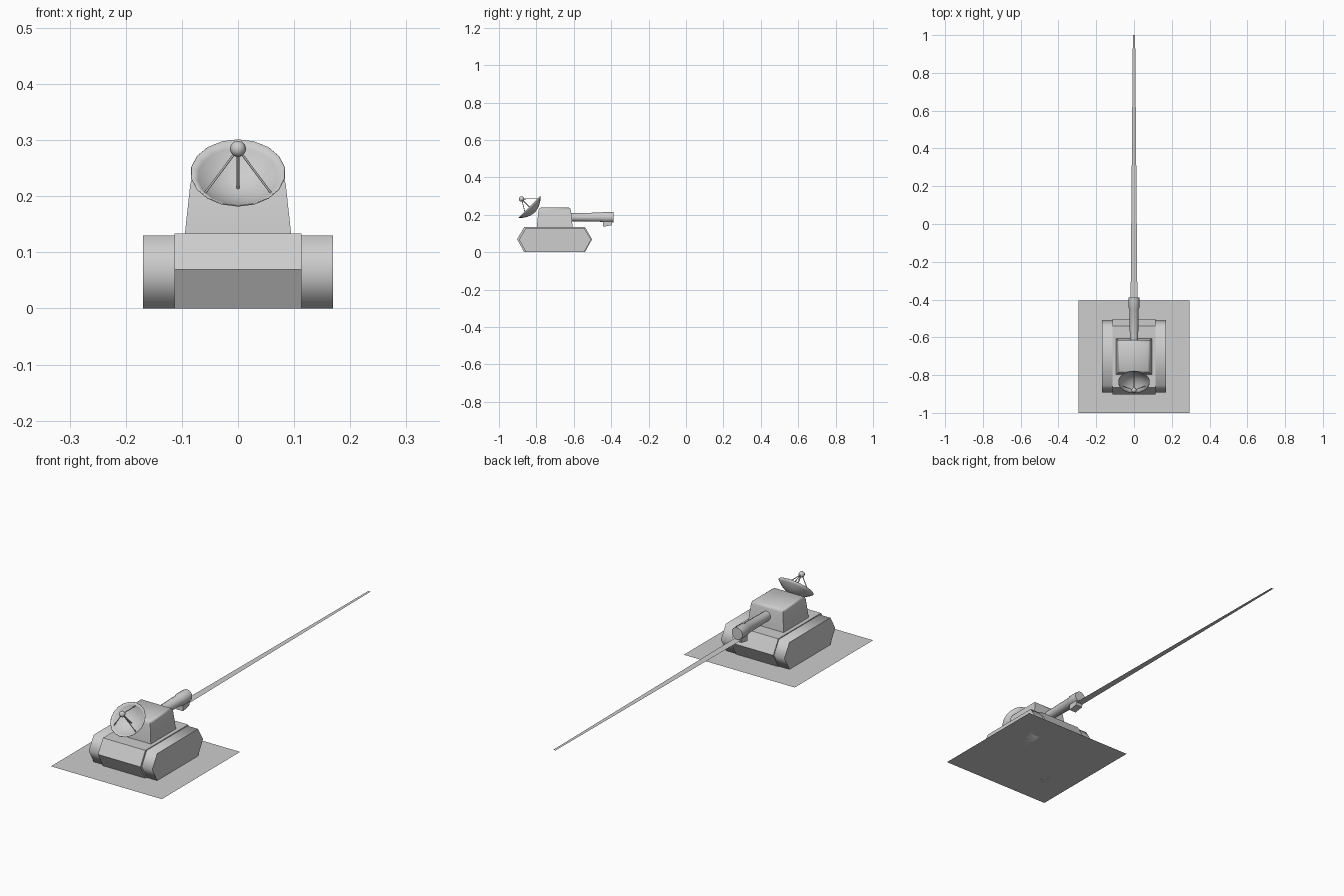
import bpy, bmesh, math
from mathutils import Matrix, Vector

if "Cube" in bpy.data.objects:
    bpy.data.objects.remove(bpy.data.objects["Cube"], do_unlink=True)

grey = bpy.data.materials.new("plain_grey")
GREY = (0.61, 0.61, 0.61, 1)
grey.diffuse_color = GREY
grey.use_nodes = True
grey.node_tree.nodes["Principled BSDF"].inputs["Base Color"].default_value = GREY


def add(name, bm, smooth=None, fix_normals=True):
    """Turn a bmesh into a finished object; smooth is an angle in degrees."""
    if fix_normals:
        bmesh.ops.recalc_face_normals(bm, faces=bm.faces)
    mesh = bpy.data.meshes.new(name)
    bm.to_mesh(mesh)
    bm.free()
    mesh.materials.append(grey)
    ob = bpy.data.objects.new(name, mesh)
    bpy.context.collection.objects.link(ob)
    if smooth:
        bpy.ops.object.select_all(action="DESELECT")
        ob.select_set(True)
        bpy.context.view_layer.objects.active = ob
        bpy.ops.object.shade_smooth_by_angle(angle=math.radians(smooth))
    return ob


def loft(rings, cap=True):
    """Bridge rings of points, in order."""
    bm = bmesh.new()
    rows = [[bm.verts.new(p) for p in ring] for ring in rings]
    n = len(rows[0])
    for a, b in zip(rows, rows[1:]):
        for i in range(n):
            j = (i + 1) % n
            bm.faces.new((a[i], a[j], b[j], b[i]))
    if cap:
        bm.faces.new(rows[0][::-1])
        bm.faces.new(rows[-1])
    return bm


def lathe(profile, n, matrix, cap=True):
    """Revolve (radius, height) points about the local z axis of matrix."""
    rings = [[matrix @ Vector((r * math.cos(t), r * math.sin(t), h))
              for t in (2 * math.pi * (i + 0.5) / n for i in range(n))]
             for r, h in profile]
    return loft(rings, cap)


def extrude_x(profile, x0, x1):
    """Extrude a (y, z) outline along x."""
    return loft([[(x, y, z) for y, z in profile] for x in (x0, x1)])


def hexagon(y0, y1, slope, top):
    m = top / 2 + 0.002
    return [(y0, m), (y0 + slope, 0), (y1 - slope, 0),
            (y1, m), (y1 - slope, top), (y0 + slope, top)]


def flat(name, corners):
    bm = bmesh.new()
    bm.faces.new([bm.verts.new(c) for c in corners])
    return add(name, bm, fix_normals=False)


def rod(name, a, b, radius):
    a, b = Vector(a), Vector(b)
    d = b - a
    m = Matrix.Translation(a) @ d.to_track_quat("Z", "Y").to_matrix().to_4x4()
    return add(name, lathe([(radius, 0), (radius, d.length)], 8, m), 50)


# Ground sheet
flat("ground_sheet", [(-0.295, -1, 0), (0.295, -1, 0),
                      (0.295, -0.405, 0), (-0.295, -0.405, 0)])

# Hull and tracks
add("hull", extrude_x(hexagon(-0.903, -0.502, 0.038, 0.134), -0.113, 0.113))
for side, s in (("left", 1), ("right", -1)):
    add(side + "_track",
        extrude_x(hexagon(-0.893, -0.507, 0.038, 0.13), s * 0.11, s * 0.169), 70)

# Turret: tapered box with a chamfered top
rings = []
for hx, y0, y1, z in ((0.095, -0.798, -0.606, 0.13), (0.085, -0.789, -0.615, 0.222),
                      (0.082, -0.785, -0.619, 0.233), (0.074, -0.776, -0.628, 0.239)):
    rings.append([(-hx, y0, z), (hx, y0, z), (hx, y1, z), (-hx, y1, z)])
add("turret", loft(rings), 60)

# Barrel pointing to +y, with a wider muzzle
aim = Matrix.Translation((0, -0.64, 0.187)) @ Matrix.Rotation(math.radians(-90), 4, "X")
add("barrel", lathe([(0.022, 0), (0.0255, 0.19), (0.029, 0.197), (0.029, 0.252)], 12, aim), 40)

# Emitter under the muzzle and its flat beam
add("emitter", extrude_x([(-0.443, 0.18), (-0.443, 0.136), (-0.397, 0.144), (-0.39, 0.18)],
                         -0.018, 0.018))
flat("beam", [(-0.018, -0.40, 0.157), (0.018, -0.40, 0.157),
              (0.006, 1, 0.157), (-0.006, 1, 0.157)])

# Dish: shallow bowl tilted up and forward
R, DEPTH = 0.084, 0.04
frame = Matrix.Translation((0, -0.837, 0.242)) @ Matrix.Rotation(math.radians(45), 4, "X")
bowl = [(R * k, DEPTH * (k * k - 1)) for k in (0.08, 0.3, 0.5, 0.7, 0.86, 1)]
bm = lathe(bowl, 18, frame, cap=False)
bmesh.ops.holes_fill(bm, edges=[e for e in bm.edges if e.is_boundary
                                and e.calc_length() < 0.01])
dish = add("dish", bm, 60)
shell = dish.modifiers.new("thickness", "SOLIDIFY")
shell.thickness = 0.002
shell.offset = 0

# Feed ball, central post and three struts
tip = frame @ Vector((0, 0, 0.06))
bm = bmesh.new()
bmesh.ops.create_uvsphere(bm, u_segments=8, v_segments=6, radius=0.0145,
                          matrix=Matrix.Translation(tip))
add("feed_ball", bm, 60)
rod("feed_post", frame @ Vector((0, 0, -DEPTH)), tip, 0.003)
for i, deg in enumerate((-35, 90, 215)):
    t = math.radians(deg)
    foot = frame @ Vector((0.072 * math.cos(t), 0.072 * math.sin(t), -0.0105))
    rod("feed_strut_%d" % (i + 1), foot, tip, 0.002)
